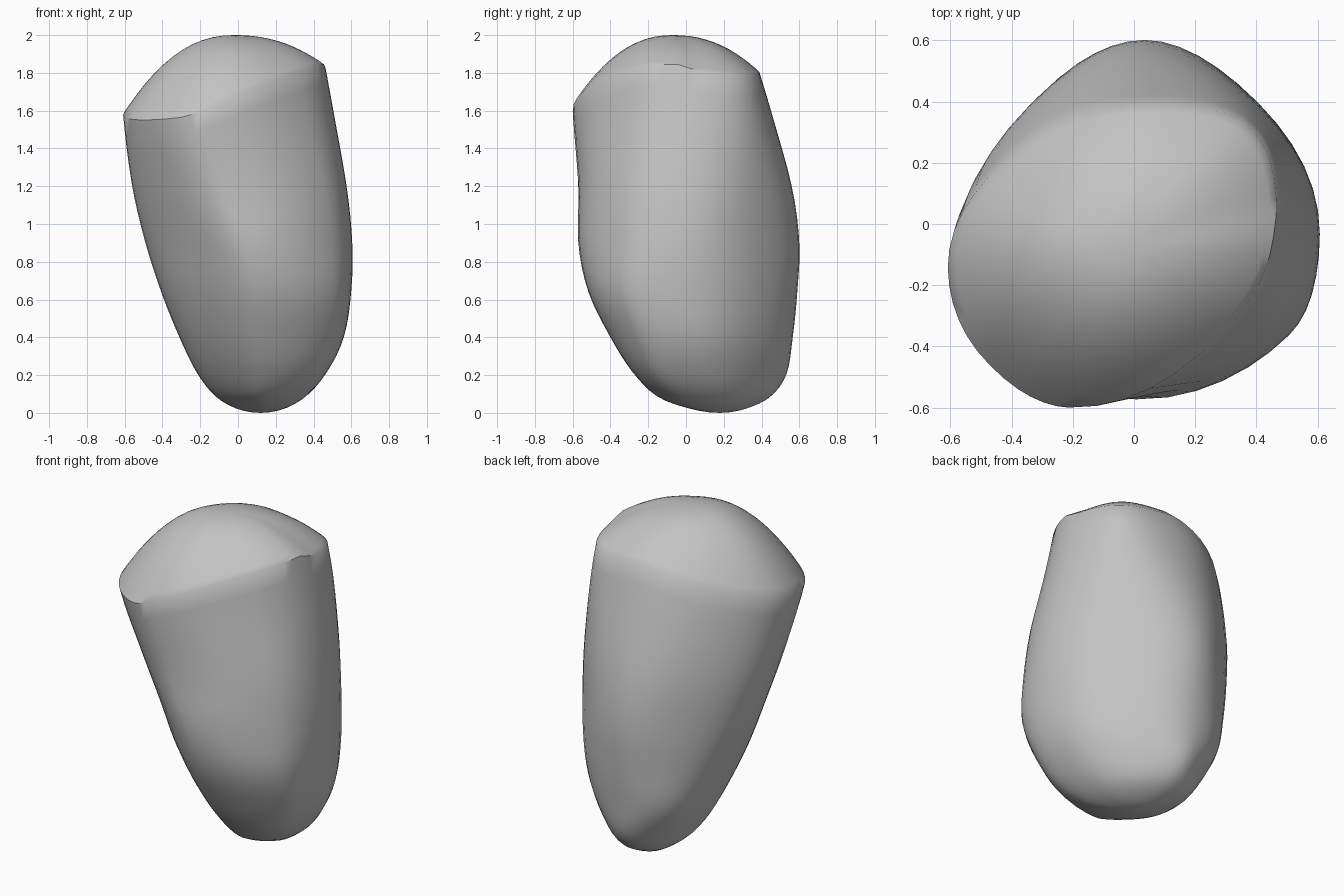
import bpy
import bmesh
import math
from mathutils import Vector

if "Cube" in bpy.data.objects:
    bpy.data.objects.remove(bpy.data.objects["Cube"], do_unlink=True)

FOOT = Vector((0.12, 0.18, 0))
CROWN = Vector((-0.02, -0.07, 2))
SUBDIVISIONS = 6
BODY_RINGS = 30
DOME_RINGS = 12

# Reach of the stone in eight compass directions, counted from +x towards +y
directions = [Vector((math.cos(k * math.pi / 4), math.sin(k * math.pi / 4), 0)) for k in range(8)]
levels = [
    (0, [FOOT.dot(d) for d in directions]),
    (.02, (.24, .31, .31, .19, 0, -.1, -.03, .11)),
    (.08, (.35, .41, .44, .31, .11, .03, .14, .26)),
    (.2, (.46, .48, .53, .39, .21, .14, .27, .41)),
    (.4, (.56, .54, .565, .48, .31, .26, .4, .53)),
    (.65, (.6, .565, .59, .505, .41, .37, .52, .61)),
    (.9, (.605, .565, .6, .515, .49, .45, .57, .605)),
    (1.2, (.575, .555, .56, .51, .56, .55, .57, .57)),
    (1.6, (.505, .52, .45, .46, .61, .67, .6, .49)),
    (1.9, (.45, .47, .36, .39, .62, .69, .61, .44)),
]
knots = [math.sqrt(height) for height, reach in levels]

# Where the rounded section touches each side, as a fraction along it
touch = [.5, .5, .5, .5, .5, .5, .3, .65]


def slope(index, side):
    """Tangent of one reach curve at a level."""
    low, high = max(index - 1, 0), min(index + 1, len(levels) - 1)
    return (levels[high][1][side] - levels[low][1][side]) / (knots[high] - knots[low])


def reach_at(height, side):
    """Smooth interpolation of the reach; the square root rounds the foot."""
    w = math.sqrt(max(height, 0))
    i = 0
    while i < len(knots) - 2 and w > knots[i + 1]:
        i += 1
    span = knots[i + 1] - knots[i]
    t = (w - knots[i]) / span
    ease = t * t * (3 - 2 * t)
    a, b = levels[i][1][side], levels[i + 1][1][side]
    bend = span * t * (1 - t) * ((1 - t) * slope(i, side) - t * slope(i + 1, side))
    return a + (b - a) * ease + bend


def corner(height, side):
    """Corner where two neighbouring sides of the octagonal section meet."""
    side %= 8
    a, b = reach_at(height, side), reach_at(height, (side + 1) % 8)
    tangent = directions[(side + 2) % 8]
    return directions[side] * a + tangent * (b * math.sqrt(2) - a)


def wall_point(column, height):
    """Point on the rounded section, touching every side once."""
    side, step = divmod(column, SUBDIVISIONS)
    t = step / SUBDIVISIONS
    before, here, after = (corner(height, side + k) for k in (-1, 0, 1))
    start = before.lerp(here, touch[side])
    end = here.lerp(after, touch[(side + 1) % 8])
    point = start * (1 - t) ** 2 + here * 2 * t * (1 - t) + end * t * t
    point.z = height
    return point


def rim_point(column):
    """Top of the wall, slanting, lifted at the front left, dropped at the back left."""
    p = wall_point(column, 1.7)
    lift = 0.25 * max(0, 0.85 * p.x - p.y - 0.35)
    drop = 0.3 * max(0, p.x + p.y - 0.45)
    return wall_point(column, 1.73 + 0.2 * p.x + 0.17 * p.y + lift - drop)


def dome_point(rim, t):
    point = CROWN.lerp(rim, t)
    point.z = rim.z + (CROWN.z - rim.z) * (1 - t ** 2.2)
    return point


# Rings of the wall, then of the domed cap
columns = range(8 * SUBDIVISIONS)
rims = [rim_point(c) for c in columns]
rings = []
for j in range(1, BODY_RINGS):
    part = (j / BODY_RINGS) ** 1.8
    rings.append([wall_point(c, rims[c].z * part) for c in columns])
rings.append(rims)
for j in range(1, DOME_RINGS):
    rings.append([dome_point(rim, 1 - (j / DOME_RINGS) ** 1.2) for rim in rims])

# Skin the rings and close both poles
bm = bmesh.new()
grid = [[bm.verts.new(p) for p in ring] for ring in rings]
foot, crown = bm.verts.new(FOOT), bm.verts.new(CROWN)
for c in columns:
    n = (c + 1) % len(columns)
    for lower, upper in zip(grid, grid[1:]):
        bm.faces.new((lower[c], lower[n], upper[n], upper[c]))
    bm.faces.new((foot, grid[0][n], grid[0][c]))
    bm.faces.new((crown, grid[-1][c], grid[-1][n]))
bmesh.ops.recalc_face_normals(bm, faces=bm.faces)
mesh = bpy.data.meshes.new("stone")
bm.to_mesh(mesh)
bm.free()

# Plain grey stone
grey = bpy.data.materials.new("stone_grey")
grey.use_nodes = True
colour = (0.55, 0.55, 0.55, 1)
grey.diffuse_color = colour
grey.node_tree.nodes["Principled BSDF"].inputs["Base Color"].default_value = colour
mesh.materials.append(grey)

stone = bpy.data.objects.new("stone", mesh)
bpy.context.collection.objects.link(stone)
bpy.ops.object.select_all(action="DESELECT")
stone.select_set(True)
bpy.context.view_layer.objects.active = stone
bpy.ops.object.shade_smooth_by_angle(angle=math.radians(42))
